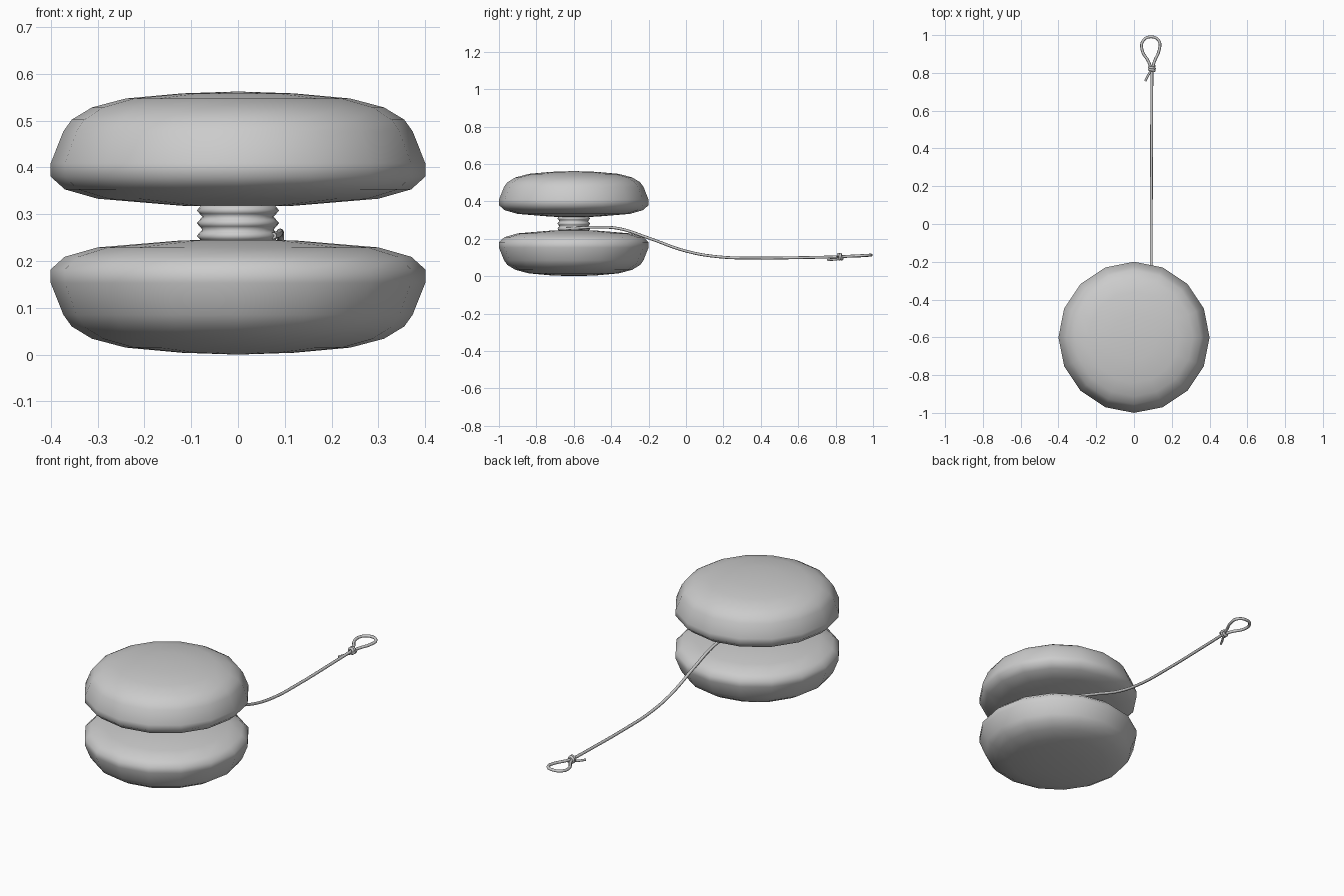
import bpy, math

if "Cube" in bpy.data.objects:
    bpy.data.objects.remove(bpy.data.objects["Cube"])

CY = -0.6      # yo-yo axis position in y
MID = 0.281    # height of the gap centre


def lathe(name, profile, sides):
    """Spin an (r, z) profile around the yo-yo axis."""
    verts, faces, rings = [], [], []
    for r, z in profile:
        if r == 0:
            rings.append([len(verts)] * sides)
            verts.append((0, CY, z))
        else:
            rings.append(list(range(len(verts), len(verts) + sides)))
            for i in range(sides):
                a = 2 * math.pi * i / sides
                verts.append((r * math.cos(a), CY + r * math.sin(a), z))
    for lo, hi in zip(rings, rings[1:]):
        for i in range(sides):
            j = (i + 1) % sides
            f = [lo[i], lo[j], hi[j], hi[i]]
            faces.append(list(dict.fromkeys(f)))
    if profile[0][1] > profile[-1][1]:
        faces = [f[::-1] for f in faces]
    mesh = bpy.data.meshes.new(name)
    mesh.from_pydata(verts, [], faces)
    mesh.shade_smooth()
    ob = bpy.data.objects.new(name, mesh)
    bpy.context.collection.objects.link(ob)
    return ob


def cord(name, points, radius, cyclic=False, res=5):
    """Round cord through the given points."""
    cu = bpy.data.curves.new(name, 'CURVE')
    cu.dimensions = '3D'
    cu.bevel_depth = radius
    cu.bevel_resolution = 2
    cu.resolution_u = res
    cu.use_fill_caps = True
    sp = cu.splines.new('BEZIER')
    sp.bezier_points.add(len(points) - 1)
    for bp, p in zip(sp.bezier_points, points):
        bp.co = p
        bp.handle_left_type = bp.handle_right_type = 'AUTO'
    sp.use_cyclic_u = cyclic
    ob = bpy.data.objects.new(name, cu)
    bpy.context.collection.objects.link(ob)
    return ob


# Two mirrored halves
half = [(0, 0.0), (0.12, 0.004), (0.24, 0.015), (0.312, 0.034), (0.355, 0.06),
        (0.373, 0.085), (0.4, 0.153), (0.4, 0.182), (0.37, 0.209),
        (0.3, 0.229), (0.12, 0.244), (0, 0.246)]
lathe("lower_half", half, 16)
lathe("upper_half", [(r, 2 * MID - z) for r, z in half], 16)

# Axle with wound cord ridges
ridges = [(0.082 + 0.006 * math.cos(2 * math.pi * (i - 2) / 4), 0.240 + 0.0068 * i)
          for i in range(13)]
lathe("wound_axle", [(0, 0.240)] + ridges + [(0, ridges[-1][1])], 24)

# Loose cord leaving the axle
cord("string", [(0.075, -0.64, 0.254), (0.086, -0.58, 0.257), (0.09, -0.47, 0.262),
                (0.091, -0.36, 0.255), (0.091, -0.2, 0.204), (0.091, 0.0, 0.134),
                (0.092, 0.17, 0.104), (0.093, 0.38, 0.097), (0.094, 0.65, 0.1),
                (0.095, 0.835, 0.104)], 0.0075)

# Finger loop
cord("finger_loop", [(0.09, 0.825, 0.104), (0.077, 0.86, 0.106), (0.043, 0.92, 0.108),
                     (0.048, 0.97, 0.111), (0.09, 0.991, 0.113), (0.132, 0.97, 0.112),
                     (0.133, 0.92, 0.109), (0.108, 0.86, 0.106), (0.097, 0.82, 0.103)], 0.0075)

# Knot and loose tail
knot = []
for i in range(13):
    a = 2 * math.pi * i / 6
    knot.append((0.095 + 0.014 * math.cos(a), 0.812 + 0.002 * i, 0.104 + 0.014 * math.sin(a)))
cord("knot", knot, 0.007, res=3)
cord("knot_tail", [(0.098, 0.825, 0.093), (0.083, 0.80, 0.09), (0.071, 0.78, 0.088),
                   (0.06, 0.757, 0.086)], 0.006)
